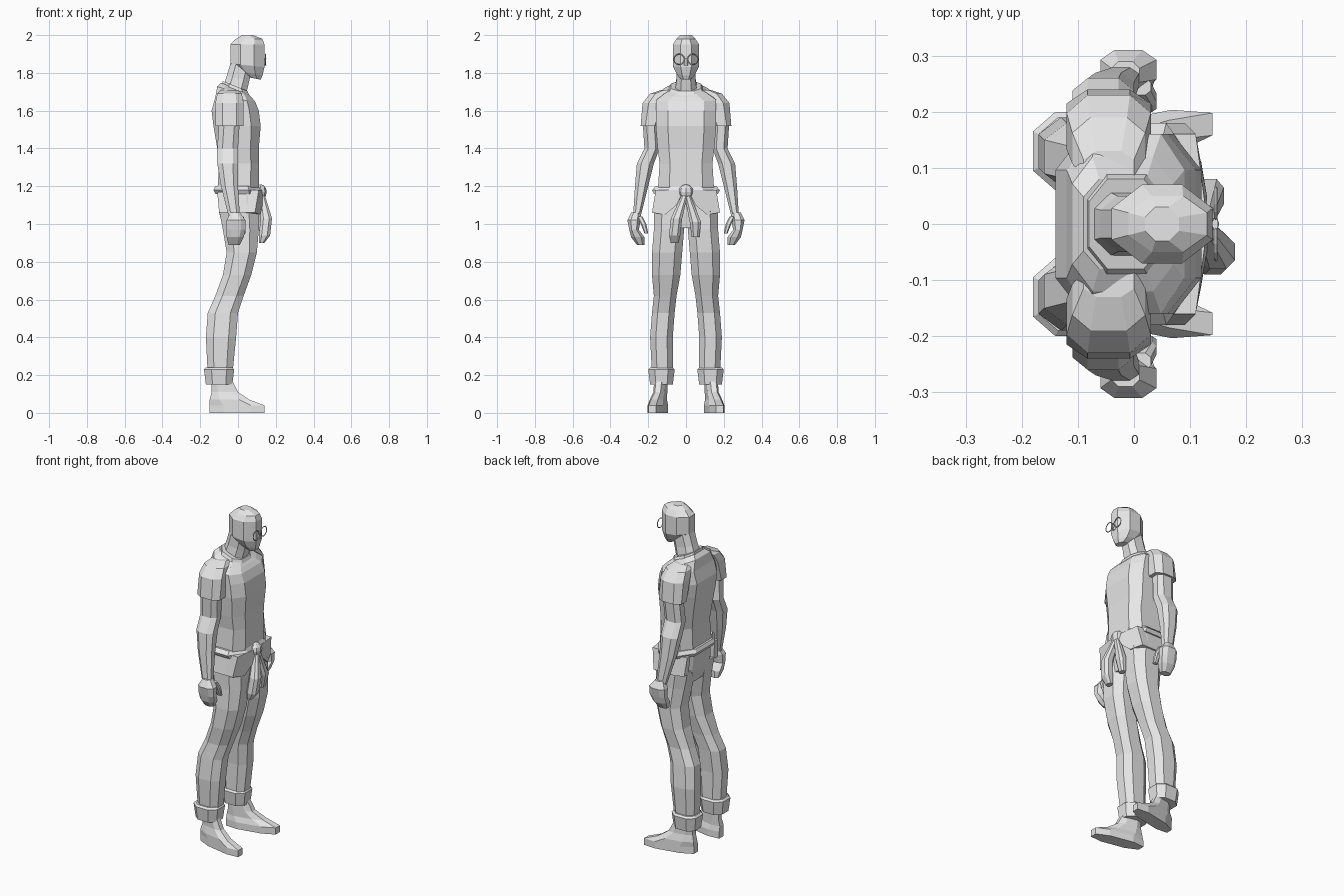
import bpy
import bmesh
import math

cube = bpy.data.objects.get("Cube")
if cube:
    bpy.data.objects.remove(cube, do_unlink=True)

# One plain grey for the whole figure
shade = .8
grey = bpy.data.materials.new("plain grey")
grey.use_nodes = True
grey.diffuse_color = (shade, shade, shade, 1)
grey.node_tree.nodes["Principled BSDF"].inputs["Base Color"].default_value = grey.diffuse_color
SIDES = {"left": 1, "right": -1}


def finish(name, bm):
    """Turn a bmesh into a flat-shaded object."""
    bmesh.ops.recalc_face_normals(bm, faces=bm.faces)
    mesh = bpy.data.meshes.new(name)
    bm.to_mesh(mesh)
    bm.free()
    mesh.materials.append(grey)
    obj = bpy.data.objects.new(name, mesh)
    bpy.context.collection.objects.link(obj)


def bridge(bm, lower, upper):
    """Join two loops of vertices with quads."""
    for i, vert in enumerate(lower):
        bm.faces.new((lower[i - 1], vert, upper[i], upper[i - 1]))


def ring(z, back, front, inner=None, outer=None, half=None, tilt=0):
    """Bounds of one cross-section; half makes it symmetric across the body."""
    if half is not None:
        inner, outer = -half, half
    return z, back, front, inner, outer, tilt


def octagon(back, front, inner, outer, chamfer):
    """Chamfered rectangle filling the given bounds."""
    a, b = (front - back) * chamfer, (outer - inner) * chamfer
    return [(back + a, inner), (front - a, inner), (front, inner + b), (front, outer - b),
            (front - a, outer), (back + a, outer), (back, outer - b), (back, inner + b)]


def loft(name, *rings, chamfer=.25, toe_out=0, side=1):
    """Skin a stack of rings and close both ends."""
    bm = bmesh.new()
    loops = []
    for z, back, front, inner, outer, tilt in rings:
        middle = (back + front) / 2
        outline = octagon(back, front, inner, outer, chamfer)
        loops.append([bm.verts.new((x, side * (y + toe_out * x), z + tilt * (x - middle)))
                      for x, y in outline])
    for lower, upper in zip(loops, loops[1:]):
        bridge(bm, lower, upper)
    bm.faces.new(loops[0])
    bm.faces.new(loops[-1])
    finish(name, bm)


def pair(name, *rings, **options):
    """Matching left and right lofts."""
    for label, side in SIDES.items():
        loft(label + "_" + name, *rings, side=side, **options)


def plate(name, outline, thickness, side):
    """Solid plate from an outline, thickened towards the back."""
    bm = bmesh.new()
    front = [bm.verts.new((x, side * y, z)) for x, y, z in outline]
    back = [bm.verts.new((x - thickness, side * y, z)) for x, y, z in outline]
    bridge(bm, front, back)
    bm.faces.new(front)
    bm.faces.new(back)
    finish(name, bm)


def name_primitive(name):
    """Name and colour the primitive just added."""
    obj = bpy.context.object
    obj.name = name
    obj.data.materials.append(grey)
    return obj


# Shirt body
loft("shirt",
     ring(z=1.16, back=-.11, front=.11, half=.15),
     ring(z=1.32, back=-.1, front=.11, half=.14),
     ring(z=1.4, back=-.11, front=.11, half=.15),
     ring(z=1.52, back=-.13, front=.12, half=.16),
     ring(z=1.6, back=-.14, front=.11, half=.16),
     ring(z=1.66, back=-.12, front=.09, half=.16, tilt=-.1),
     ring(z=1.7, back=-.11, front=.07, half=.12, tilt=-.3),
     ring(z=1.72, back=-.09, front=.05, half=.08, tilt=-.4), chamfer=.2)

# Collar, neck and head
loft("collar",
     ring(z=1.69, back=-.09, front=.07, half=.1, tilt=-.4),
     ring(z=1.73, back=-.08, front=.05, half=.08, tilt=-.4))
loft("neck",
     ring(z=1.7, back=-.08, front=.04, half=.06, tilt=-.4),
     ring(z=1.77, back=-.06, front=.06, half=.05, tilt=-.2),
     ring(z=1.85, back=-.04, front=.08, half=.05))
loft("head",
     ring(z=1.77, back=.06, front=.12, half=.03, tilt=-.2),
     ring(z=1.8, back=0, front=.13, half=.05, tilt=-.2),
     ring(z=1.84, back=-.04, front=.14, half=.07, tilt=-.1),
     ring(z=1.9, back=-.04, front=.14, half=.07),
     ring(z=1.95, back=-.04, front=.14, half=.07),
     ring(z=1.98, back=-.01, front=.13, half=.05),
     ring(z=2, back=.02, front=.08, half=.03), chamfer=.3)

# Nose and round glasses
loft("nose",
     ring(z=1.84, back=.12, front=.15, half=.01),
     ring(z=1.88, back=.12, front=.14, half=.01))
for label, side in SIDES.items():
    bpy.ops.mesh.primitive_torus_add(
        major_segments=12, minor_segments=4, major_radius=.028, minor_radius=.003,
        location=(.146, side * .036, 1.872), rotation=(0, math.pi / 2, 0))
    name_primitive(label + "_glasses_rim")
loft("glasses_bridge",
     ring(z=1.875, back=.14, front=.15, half=.01),
     ring(z=1.88, back=.14, front=.15, half=.01))

# Sleeves, arms and hands
pair("sleeve",
     ring(z=1.52, back=-.12, front=.03, inner=.14, outer=.24),
     ring(z=1.64, back=-.12, front=.03, inner=.1, outer=.23),
     ring(z=1.69, back=-.11, front=.02, inner=.08, outer=.19),
     ring(z=1.71, back=-.09, front=0, inner=.07, outer=.13))
pair("arm",
     ring(z=1.04, back=-.05, front=.01, inner=.24, outer=.28),
     ring(z=1.2, back=-.09, front=0, inner=.2, outer=.27),
     ring(z=1.32, back=-.11, front=0, inner=.17, outer=.26),
     ring(z=1.4, back=-.11, front=0, inner=.14, outer=.22),
     ring(z=1.55, back=-.1, front=.01, inner=.15, outer=.23))
pair("hand",
     ring(z=.89, back=-.05, front=.01, inner=.22, outer=.26),
     ring(z=.93, back=-.06, front=.03, inner=.22, outer=.29),
     ring(z=.97, back=-.06, front=.04, inner=.25, outer=.3),
     ring(z=1.02, back=-.06, front=.04, inner=.24, outer=.31),
     ring(z=1.06, back=-.04, front=.01, inner=.24, outer=.29))
pair("thumb",
     ring(z=.95, back=.01, front=.04, inner=.2, outer=.22),
     ring(z=1, back=.01, front=.04, inner=.21, outer=.24),
     ring(z=1.04, back=-.01, front=.03, inner=.23, outer=.26))

# Hips, belt and sash
loft("hips",
     ring(z=.98, back=-.08, front=.1, half=.08),
     ring(z=1.06, back=-.1, front=.11, half=.17),
     ring(z=1.18, back=-.11, front=.11, half=.16))
loft("belt",
     ring(z=1.16, back=-.12, front=.12, half=.17),
     ring(z=1.18, back=-.13, front=.12, half=.18),
     ring(z=1.2, back=-.12, front=.11, half=.16))
for label, side in SIDES.items():
    plate(label + "_sash_wing", [(.13, .01, 1.18), (.11, .16, 1.18), (.09, .18, 1.06),
                                 (.12, .11, 1.05), (.13, .05, 1.1)], .05, side)
pair("sash_side",
     ring(z=1.06, back=-.1, front=.09, inner=.1, outer=.18),
     ring(z=1.17, back=-.11, front=.1, inner=.1, outer=.16))

# Knot with its hanging cloth ends
bpy.ops.mesh.primitive_uv_sphere_add(
    segments=8, ring_count=6, radius=.04, location=(.12, 0, 1.17))
name_primitive("sash_knot").scale.x = .8
loft("long_cloth_end",
     ring(z=.9, back=.11, front=.14, inner=-.08, outer=-.04),
     ring(z=.94, back=.11, front=.17, inner=-.09, outer=-.03),
     ring(z=1.03, back=.12, front=.18, inner=-.08, outer=-.02),
     ring(z=1.16, back=.11, front=.14, inner=-.02, outer=.01))
loft("short_cloth_end",
     ring(z=.93, back=.11, front=.14, inner=.03, outer=.07),
     ring(z=1.01, back=.11, front=.16, inner=.02, outer=.08),
     ring(z=1.16, back=.11, front=.14, inner=-.01, outer=.02))

# Trouser legs with rolled cuffs
pair("trouser_leg",
     ring(z=.2, back=-.16, front=-.03, inner=.07, outer=.18),
     ring(z=.4, back=-.17, front=-.01, inner=.07, outer=.19),
     ring(z=.53, back=-.16, front=0, inner=.06, outer=.18),
     ring(z=.62, back=-.12, front=.03, inner=.05, outer=.17),
     ring(z=.73, back=-.08, front=.07, inner=.03, outer=.18),
     ring(z=.85, back=-.06, front=.1, inner=.02, outer=.18),
     ring(z=.97, back=-.08, front=.11, inner=.01, outer=.17),
     ring(z=1.07, back=-.1, front=.11, inner=0, outer=.17))
pair("trouser_cuff",
     ring(z=.15, back=-.17, front=-.03, inner=.07, outer=.19),
     ring(z=.23, back=-.18, front=-.02, inner=.06, outer=.2),
     ring(z=.24, back=-.17, front=-.03, inner=.07, outer=.19))

# Feet, turned slightly outward
pair("foot",
     ring(z=0, back=-.15, front=.14, inner=.11, outer=.19),
     ring(z=.04, back=-.15, front=.14, inner=.11, outer=.19),
     ring(z=.07, back=-.15, front=.06, inner=.12, outer=.19),
     ring(z=.11, back=-.14, front=0, inner=.12, outer=.18),
     ring(z=.17, back=-.14, front=-.03, inner=.12, outer=.18), toe_out=.2)
